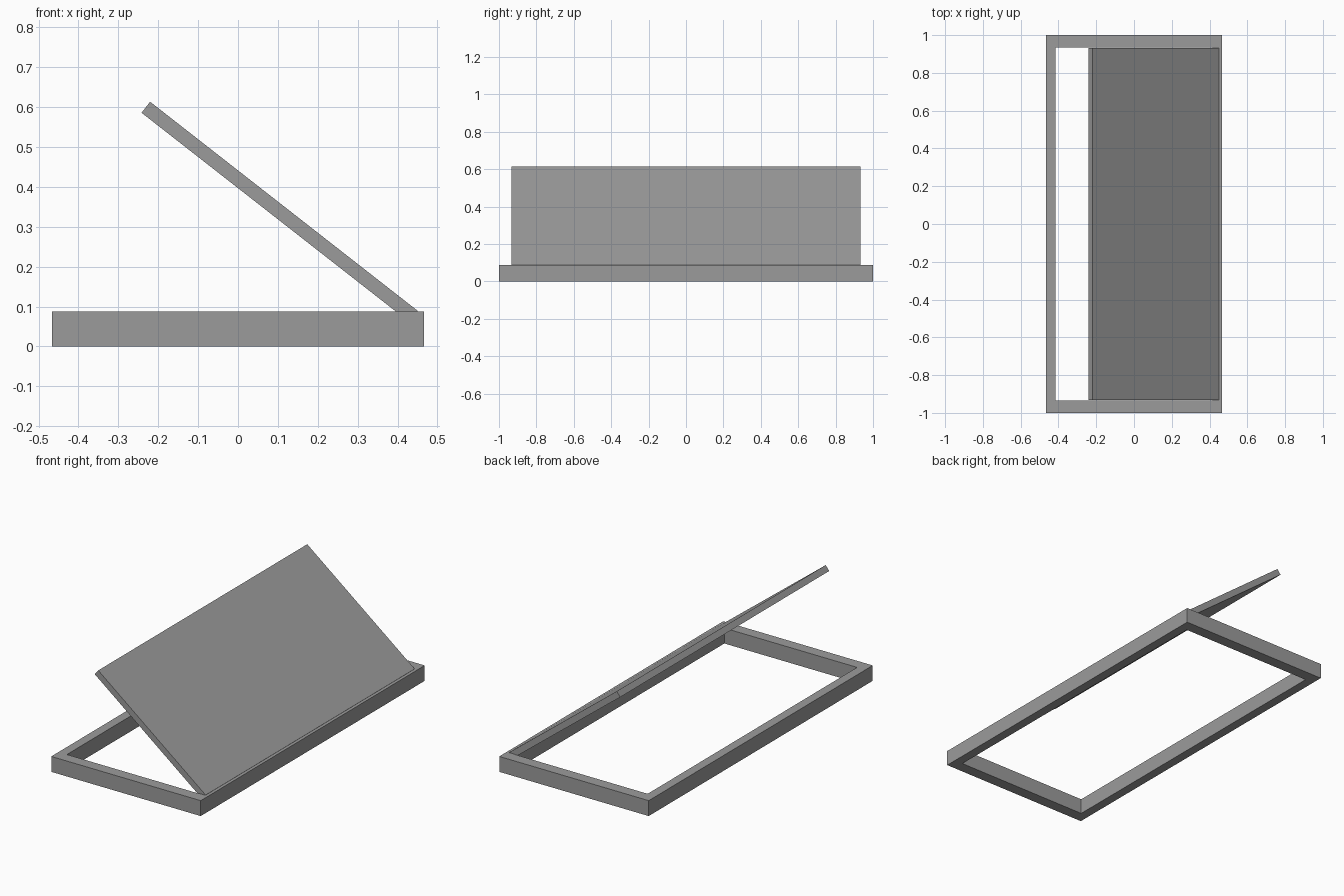
import bpy
import bmesh
from math import radians
from mathutils import Matrix, Vector

cube = bpy.data.objects.get("Cube")
if cube:
    bpy.data.objects.remove(cube)

grey = bpy.data.materials.new("plain_grey")
grey.use_nodes = True
colour = (0.33, 0.33, 0.33, 1)
grey.diffuse_color = colour
grey.node_tree.nodes["Principled BSDF"].inputs["Base Color"].default_value = colour

HALF_X, HALF_Y, HEIGHT = 0.467, 1.0, 0.087
INNER_X, INNER_Y = 0.415, 0.935


def finish(name, bm):
    bmesh.ops.recalc_face_normals(bm, faces=bm.faces)
    mesh = bpy.data.meshes.new(name)
    bm.to_mesh(mesh)
    bm.free()
    mesh.materials.append(grey)
    obj = bpy.data.objects.new(name, mesh)
    bpy.context.collection.objects.link(obj)
    return obj


# Rectangular frame: bridged outer and inner loops, extruded upwards
bm = bmesh.new()
corners = [(-1, -1), (1, -1), (1, 1), (-1, 1)]
outer = [bm.verts.new((x * HALF_X, y * HALF_Y, 0)) for x, y in corners]
inner = [bm.verts.new((x * INNER_X, y * INNER_Y, 0)) for x, y in corners]
for i in range(4):
    j = (i + 1) % 4
    bm.faces.new((outer[i], outer[j], inner[j], inner[i]))
ring = bmesh.ops.extrude_face_region(bm, geom=bm.faces[:], use_keep_orig=True)
raised = [v for v in ring["geom"] if isinstance(v, bmesh.types.BMVert)]
bmesh.ops.translate(bm, verts=raised, vec=(0, 0, HEIGHT))
finish("window_frame", bm)

# Tilted panel, measured from its upper hinge-side edge
LENGTH, WIDTH, THICK = 0.852, 1.866, 0.035
bm = bmesh.new()
place = Matrix.Translation(Vector((-LENGTH / 2, 0, -THICK / 2)))
size = Matrix.Diagonal((LENGTH, WIDTH, THICK, 1))
bmesh.ops.create_cube(bm, size=1, matrix=place @ size)
panel = finish("tilted_panel", bm)
panel.location = (0.451, 0, 0.089)
panel.rotation_euler.y = radians(38)
